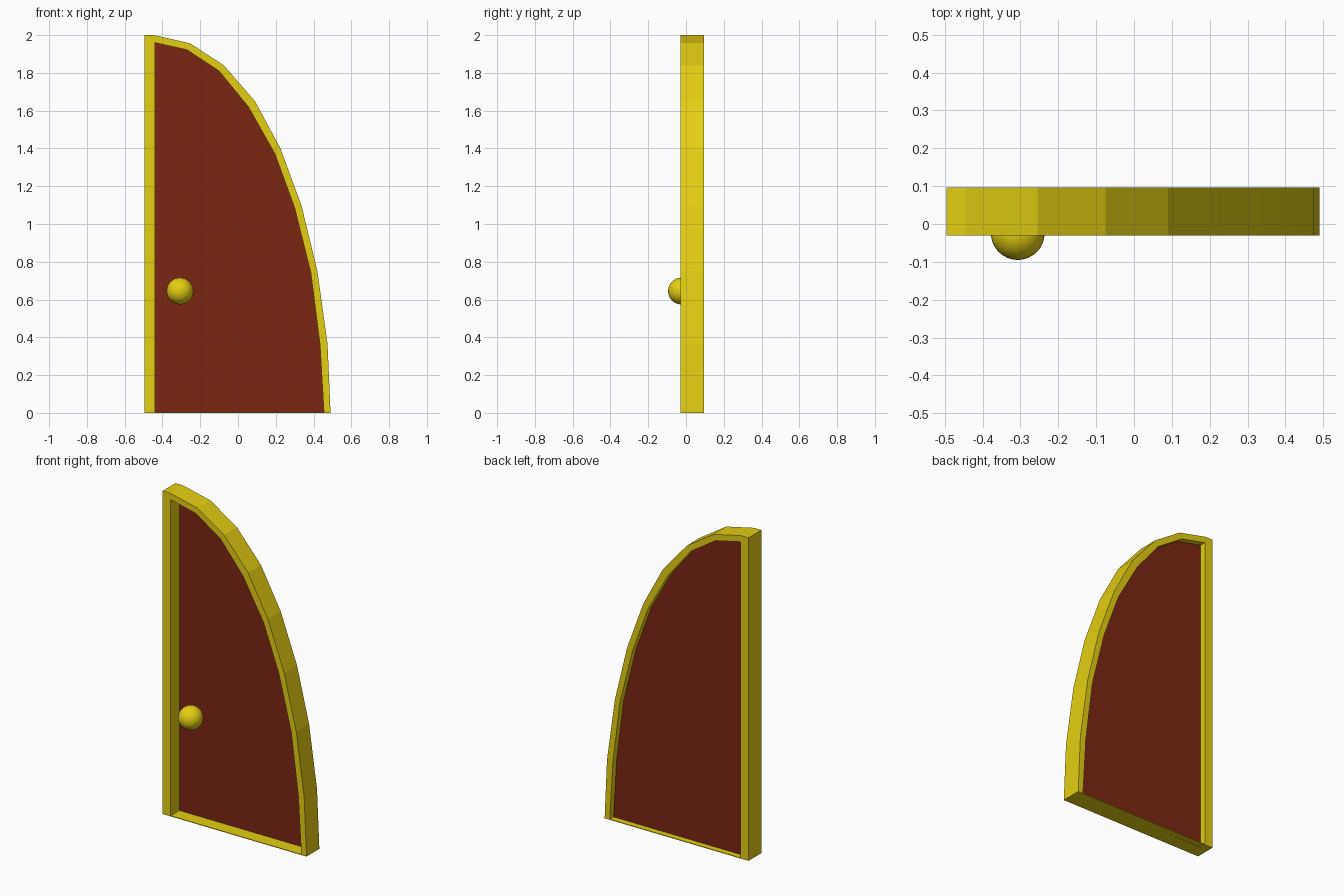
import bpy, bmesh
from mathutils import Vector

cube = bpy.data.objects.get("Cube")
if cube:
    bpy.data.objects.remove(cube, do_unlink=True)


def material(name, rgb):
    m = bpy.data.materials.new(name)
    m.use_nodes = True
    m.diffuse_color = (*rgb, 1)
    m.node_tree.nodes["Principled BSDF"].inputs["Base Color"].default_value = (*rgb, 1)
    return m


yellow = material("golden yellow", (0.78, 0.62, 0.006))
red = material("dark red brown", (0.2, 0.019, 0.006))


def extruded(name, outline, y0, y1, mat):
    """Extrude an (x, z) outline from y0 to y1."""
    bm = bmesh.new()
    face = bm.faces.new([bm.verts.new((x, y0, z)) for x, z in outline])
    new = bmesh.ops.extrude_face_region(bm, geom=[face])["geom"]
    bmesh.ops.translate(bm, vec=Vector((0, y1 - y0, 0)),
                        verts=[v for v in new if isinstance(v, bmesh.types.BMVert)])
    # the starting face stays as the front cap
    if not face.is_valid or face not in bm.faces[:]:
        bm.faces.new([v for v in bm.verts if abs(v.co.y - y0) < 1e-6])
    bmesh.ops.recalc_face_normals(bm, faces=bm.faces[:])
    mesh = bpy.data.meshes.new(name)
    bm.to_mesh(mesh)
    bm.free()
    mesh.materials.append(mat)
    obj = bpy.data.objects.new(name, mesh)
    bpy.context.collection.objects.link(obj)
    return obj


FRONT, BACK = -0.03, 0.096

# Outlines of the half arch, from the post over the top to the right foot
outer = [(-0.495, 0), (-0.495, 2), (-0.445, 2), (-0.255, 1.957), (-0.075, 1.84),
         (0.09, 1.65), (0.225, 1.4), (0.337, 1.095), (0.42, 0.752),
         (0.474, 0.365), (0.49, 0)]
inner = [(-0.44, 0), (-0.44, 1.96), (-0.27, 1.922), (-0.1, 1.81), (0.055, 1.62),
         (0.195, 1.372), (0.3, 1.085), (0.385, 0.745), (0.434, 0.36), (0.455, 0)]

# Frame with post and arch, thin sill, recessed panel
extruded("door_frame", outer + inner[::-1], FRONT, BACK, yellow)
extruded("door_sill", [(-0.44, 0), (-0.44, 0.004), (0.455, 0.004), (0.455, 0)],
         FRONT, BACK, yellow)
extruded("door_panel", inner, 0.055, 0.059, red)

# Round knob
bpy.ops.mesh.primitive_uv_sphere_add(segments=32, ring_count=16, radius=0.071,
                                     location=(-0.307, -0.024, 0.645))
knob = bpy.context.object
knob.name = "door_knob"
knob.data.materials.append(yellow)
bpy.ops.object.shade_smooth()
